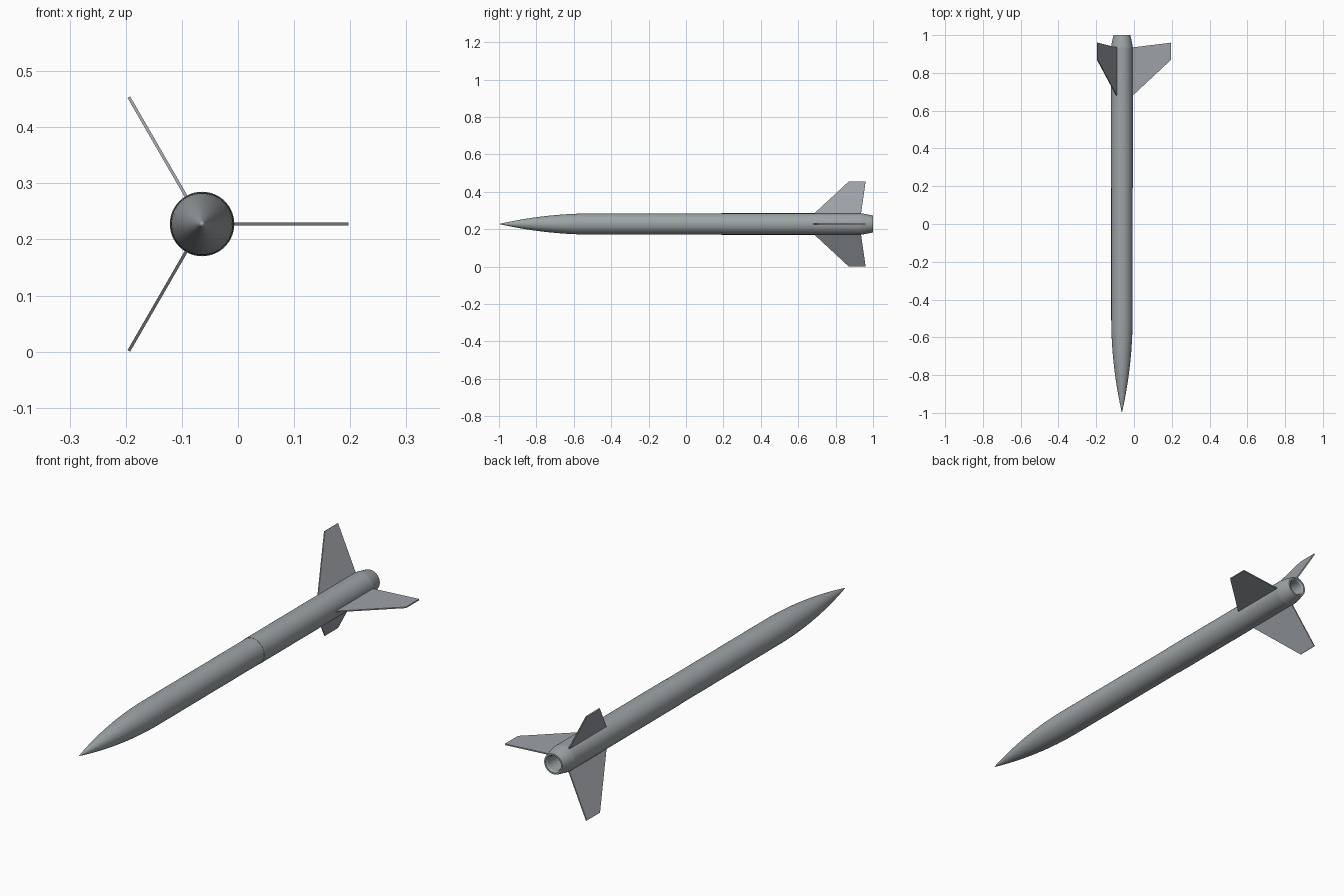
import bpy, bmesh, math
from mathutils import Matrix, Vector

if "Cube" in bpy.data.objects:
    bpy.data.objects.remove(bpy.data.objects["Cube"])

CX, CZ = -0.064, 0.2275   # rocket axis, running along y
R_FRONT, R_REAR = 0.0565, 0.0575


def paint(name, rgb):
    mat = bpy.data.materials.new(name)
    mat.diffuse_color = (*rgb, 1)
    return mat


BODY_GREY = paint("body_grey", (0.165, 0.18, 0.19))
FIN_GREY = paint("fin_grey", (0.165, 0.175, 0.19))
BODY_GREY.diffuse_color = (0.34, 0.37, 0.385, 1)
FIN_GREY.diffuse_color = (0.34, 0.36, 0.39, 1)


def finish(name, bm, mat, angle=None):
    bmesh.ops.recalc_face_normals(bm, faces=bm.faces[:])
    mesh = bpy.data.meshes.new(name)
    bm.to_mesh(mesh)
    bm.free()
    mesh.materials.append(mat)
    obj = bpy.data.objects.new(name, mesh)
    obj.location = (CX, 0, CZ)
    bpy.context.collection.objects.link(obj)
    if angle:
        bpy.ops.object.select_all(action='DESELECT')
        obj.select_set(True)
        bpy.context.view_layer.objects.active = obj
        bpy.ops.object.shade_smooth_by_angle(angle=math.radians(angle))
    return obj


def lathe(name, profile, segments=64):
    """Spin (y, radius) points around the rocket axis."""
    bm = bmesh.new()
    verts = [bm.verts.new((r, y, 0)) for y, r in profile]
    edges = [bm.edges.new(pair) for pair in zip(verts, verts[1:])]
    bmesh.ops.spin(bm, geom=verts + edges, cent=(0, 0, 0), axis=(0, 1, 0),
                   angle=math.tau, steps=segments, use_duplicate=False)
    bmesh.ops.remove_doubles(bm, verts=bm.verts[:], dist=1e-5)
    return finish(name, bm, BODY_GREY, 20)


# Ogive nose cone
steps = 20
nose = [(-1 + 0.5 * i / steps, R_FRONT * (1 - (1 - i / steps) ** 2))
        for i in range(steps + 1)]
lathe("nose_cone", nose)

# Two body tubes with a small step where they join
lathe("front_tube", [(-0.5, R_FRONT), (0.19, R_FRONT)])
lathe("rear_tube", [(0.19, R_FRONT), (0.19, R_REAR), (0.935, R_REAR)])

# Tapered tail with a hollow nozzle
lathe("tail_cone", [(0.935, R_REAR), (0.955, 0.0545), (0.99, 0.047), (1.0, 0.044),
                    (1.0, 0.037), (0.992, 0.032), (0.87, 0.028), (0.87, 0)])

# Three swept flat fins
FIN = [(0.05, 0.673), (0.261, 0.87), (0.261, 0.96), (0.05, 0.934)]
HALF = 0.0027
for i in range(3):
    bm = bmesh.new()
    face = bm.faces.new([bm.verts.new((r, y, -HALF)) for r, y in FIN])
    ext = bmesh.ops.extrude_face_region(bm, geom=[face])
    top = [g for g in ext["geom"] if isinstance(g, bmesh.types.BMVert)]
    bmesh.ops.translate(bm, verts=top, vec=Vector((0, 0, 2 * HALF)))
    if len(bm.faces) < 6:
        bm.faces.new([v for v in bm.verts if v not in top])
    bm.transform(Matrix.Rotation(i * math.tau / 3, 4, 'Y'))
    finish(f"fin_{i + 1}", bm, FIN_GREY)

for m in bpy.data.materials:
    if m.users and not m.is_grease_pencil:
        m.use_nodes = True
        m.node_tree.nodes["Principled BSDF"].inputs["Base Color"].default_value = m.diffuse_color
